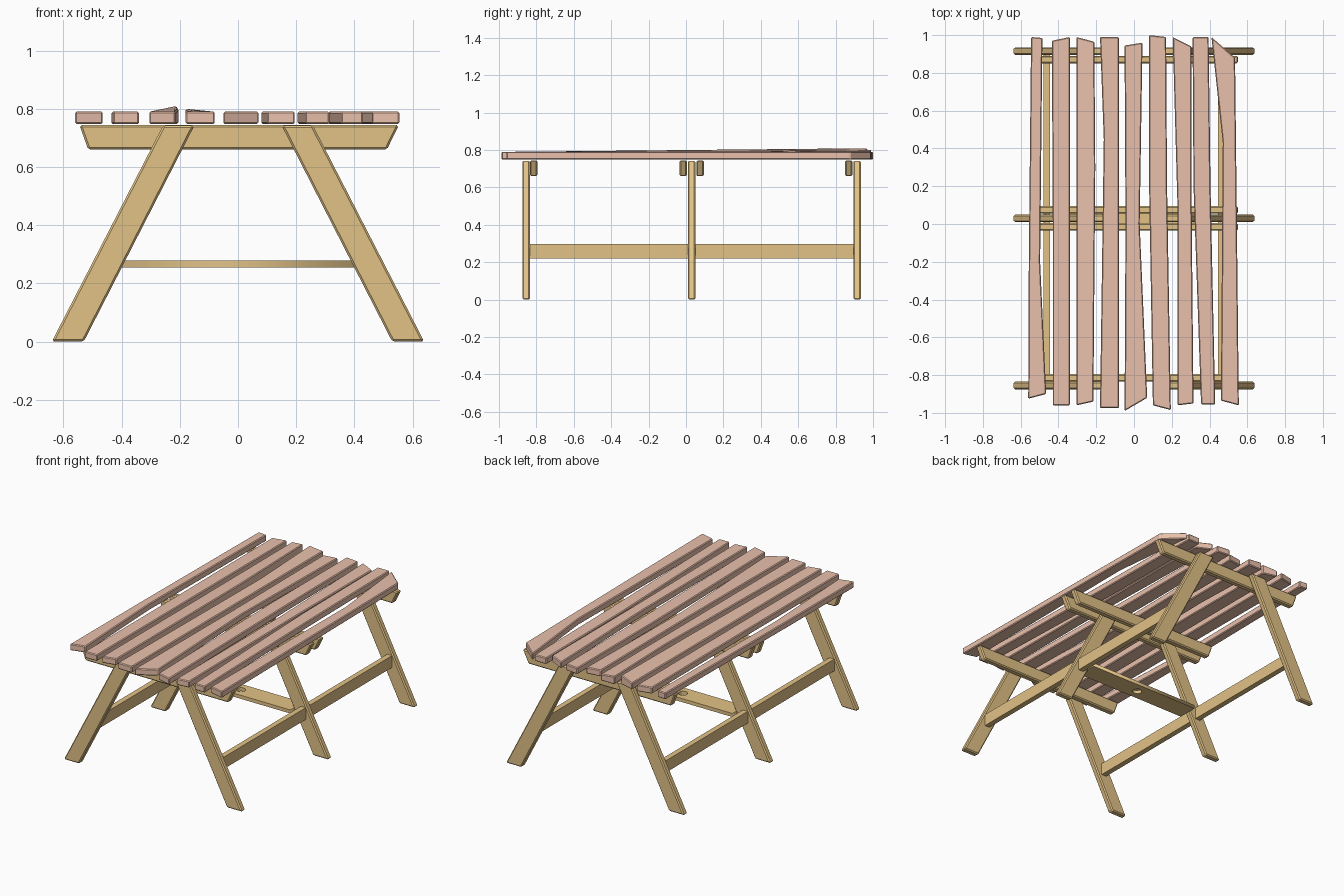
import bpy, bmesh, math
from mathutils import Vector

if "Cube" in bpy.data.objects:
    bpy.data.objects.remove(bpy.data.objects["Cube"])


def material(name, rgb):
    m = bpy.data.materials.new(name)
    m.diffuse_color = (*rgb, 1)
    m.use_nodes = True
    m.node_tree.nodes["Principled BSDF"].inputs["Base Color"].default_value = m.diffuse_color
    return m


SALMON = material("salmon_wood", (0.82, 0.53, 0.41))
OAK = material("oak_wood", (0.76, 0.54, 0.24))


def prism(name, base, top, mat, bevel):
    """Solid between two matching rings of points, with softened edges."""
    bm = bmesh.new()
    a = [bm.verts.new(p) for p in base]
    b = [bm.verts.new(p) for p in top]
    n = len(a)
    bm.faces.new(a[::-1])
    bm.faces.new(b)
    for i in range(n):
        j = (i + 1) % n
        bm.faces.new((a[i], a[j], b[j], b[i]))
    bmesh.ops.recalc_face_normals(bm, faces=bm.faces[:])
    me = bpy.data.meshes.new(name)
    bm.to_mesh(me)
    bm.free()
    ob = bpy.data.objects.new(name, me)
    bpy.context.collection.objects.link(ob)
    me.materials.append(mat)
    if bevel:
        mod = ob.modifiers.new("soft_edges", 'BEVEL')
        mod.width, mod.segments = bevel, 1
        mod.limit_method, mod.angle_limit = 'ANGLE', math.radians(35)
    return ob


def xz_board(name, profile, y0, y1, bevel=0.007):
    """Board with an x-z profile running from y0 to y1."""
    return prism(name, [(x, y0, z) for x, z in profile],
                 [(x, y1, z) for x, z in profile], OAK, bevel)


# Splayed legs in three frames
leg = [(-0.64, 0), (-0.53, 0), (-0.15, 0.742), (-0.258, 0.742)]
for frame, y in (("front", -0.855), ("middle", 0.03), ("back", 0.915)):
    for side, s in (("left", 1), ("right", -1)):
        xz_board(f"{frame}_{side}_leg", [(s * x, z) for x, z in leg], y - 0.02, y + 0.02)

# Cross beams under the top
beam = [(-0.515, 0.66), (0.512, 0.66), (0.553, 0.744), (-0.545, 0.744)]
for name, y in (("front_beam", -0.815), ("middle_beam_front", -0.015),
                ("middle_beam_back", 0.075), ("back_beam", 0.87)):
    xz_board(name, beam, y - 0.02, y + 0.02)

# Long side stretchers
for side, s in (("left", -1), ("right", 1)):
    sec = [(s * 0.445, 0.22), (s * 0.48, 0.22), (s * 0.48, 0.297), (s * 0.445, 0.297)]
    xz_board(f"{side}_stretcher", sec, -0.836, 0.896, 0.0)

# Parasol board with a round hole
cu = bpy.data.curves.new("parasol_board", 'CURVE')
cu.dimensions, cu.fill_mode, cu.extrude = '2D', 'BOTH', 0.0115
rect = [(-0.4, -0.065), (0.4, -0.065), (0.4, 0.065), (-0.4, 0.065)]
hole = [(0.028 * math.cos(math.tau * i / 16), 0.028 * math.sin(math.tau * i / 16))
        for i in range(16)]
for pts in (rect, hole):
    sp = cu.splines.new('POLY')
    sp.points.add(len(pts) - 1)
    for p, (x, y) in zip(sp.points, pts):
        p.co = (x, y, 0, 1)
    sp.use_cyclic_u = True
board = bpy.data.objects.new("parasol_board", cu)
bpy.context.collection.objects.link(board)
board.location = (0, 0.03, 0.2665)
cu.materials.append(OAK)
bpy.context.view_layer.objects.active = board
board.select_set(True)
bpy.ops.object.convert(target='MESH')

# Rough-cut top planks: left edge x (front, mid, back), right edge x (same),
# end y (front left, front right, back left, back right), mid y, back lift (left, right)
planks = [
    ((-0.56, -0.557, -0.545), (-0.465, -0.497, -0.485), (-0.925, -0.90, 0.99, 0.985), -0.2, (0, 0)),
    ((-0.43, -0.43, -0.435), (-0.34, -0.34, -0.34), (-0.96, -0.96, 0.97, 0.99), 0, (0, 0)),
    ((-0.305, -0.305, -0.305), (-0.215, -0.205, -0.21), (-0.96, -0.94, 0.99, 0.965), 0.3, (0, 0.02)),
    ((-0.18, -0.16, -0.18), (-0.08, -0.08, -0.08), (-0.975, -0.975, 0.99, 0.99), 0.45, (0.01, 0)),
    ((-0.05, -0.045, -0.05), (0.07, 0.03, 0.045), (-0.99, -0.92, 0.945, 0.96), 0, (0, 0)),
    ((0.10, 0.08, 0.08), (0.195, 0.175, 0.17), (-0.96, -0.985, 1.0, 0.99), 0.2, (0, 0)),
    ((0.23, 0.23, 0.205), (0.315, 0.305, 0.305), (-0.96, -0.95, 0.99, 0.94), 0.1, (0, 0)),
    ((0.355, 0.315, 0.31), (0.43, 0.405, 0.395), (-0.955, -0.955, 0.99, 0.99), 0.2, (0, 0)),
    ((0.46, 0.47, 0.41), (0.555, 0.54, 0.535), (-0.935, -0.96, 0.99, 0.88), 0.43, (0, 0)),
]
for i, (l, r, (fl, fr, bl, br), my, (dl, dr)) in enumerate(planks):
    ring = [(l[0], fl), (r[0], fr), (r[1], my), (r[2], br), (l[2], bl), (l[1], my)]
    lift = (0, 0, dr * 0.5, dr, dl, dl * 0.5)
    prism(f"top_plank_{i + 1}", [(x, y, 0.748) for x, y in ring],
          [(x, y, 0.79 + d) for (x, y), d in zip(ring, lift)], SALMON, 0.005)
